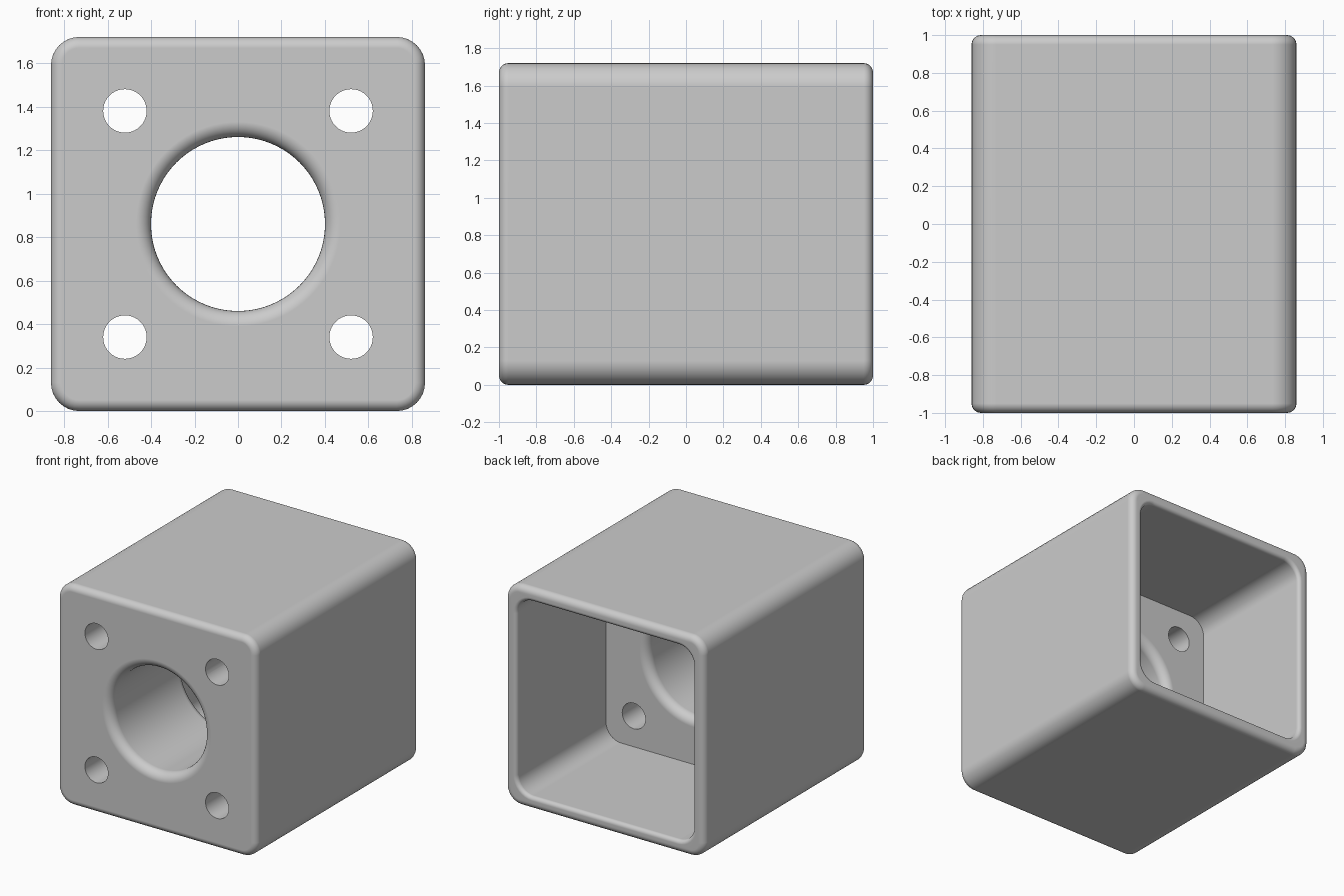
import bpy, bmesh, math
from mathutils import Matrix, Vector

if "Cube" in bpy.data.objects:
    bpy.data.objects.remove(bpy.data.objects["Cube"])

W, H, CZ = 0.86, 2.0, 0.86      # half width, length, centre height
CORNER, EDGE = 0.13, 0.05       # long-edge radius, end fillet
WALL, FLOOR_Y = 0.10, -0.10     # cavity wall and cavity floor position
LIP = 0.03                      # inner rim fillet

grey = bpy.data.materials.new("plain grey")
grey.diffuse_color = (0.6, 0.6, 0.6, 1)
grey.use_nodes = True
grey.node_tree.nodes["Principled BSDF"].inputs["Base Color"].default_value = grey.diffuse_color


def rounded_square(half, radius, y, seg=8):
    pts = []
    for k, (sx, sz) in enumerate([(1, 1), (-1, 1), (-1, -1), (1, -1)]):
        for i in range(seg + 1):
            a = math.pi / 2 * (k + i / seg)
            pts.append((sx * (half - radius) + radius * math.cos(a), y,
                        CZ + sz * (half - radius) + radius * math.sin(a)))
    return pts


def loft(name, rings):
    bm = bmesh.new()
    loops = [[bm.verts.new(p) for p in r] for r in rings]
    for a, b in zip(loops, loops[1:]):
        for i in range(len(a)):
            j = (i + 1) % len(a)
            bm.faces.new((a[i], a[j], b[j], b[i]))
    bm.faces.new(loops[0])
    bm.faces.new(loops[-1])
    bmesh.ops.recalc_face_normals(bm, faces=bm.faces[:])
    me = bpy.data.meshes.new(name)
    bm.to_mesh(me)
    bm.free()
    ob = bpy.data.objects.new(name, me)
    bpy.context.collection.objects.link(ob)
    me.materials.append(grey)
    return ob


def disc(x, z, r, y, n):
    return [(x + r * math.cos(2 * math.pi * i / n), y,
             z + r * math.sin(2 * math.pi * i / n)) for i in range(n)]


# Housing: front fillet, outer walls, rounded rim, cavity walls, cavity floor
N = 7
steps = [math.pi / 2 * i / N for i in range(N + 1)]
rings = []
for a in steps:
    d = EDGE * (1 - math.sin(a))
    rings.append(rounded_square(W - d, CORNER - d, -1 + EDGE * (1 - math.cos(a))))
for a in steps:
    d = EDGE * (1 - math.cos(a))
    rings.append(rounded_square(W - d, CORNER - d, 1 - EDGE * (1 - math.sin(a))))
for a in steps:
    d = LIP * (1 - math.sin(a))
    rings.append(rounded_square(W - WALL + d, CORNER + d, 1 - LIP * (1 - math.cos(a))))
rings.append(rounded_square(W - WALL, CORNER, FLOOR_Y))
housing = loft("housing", rings)

# Cutter for the main bore, flared at both ends by a fillet
F, R = 0.07, 0.40
profile = [(-1.02, R + F)]
profile += [(-1 + F * (1 - math.cos(a)), R + F * (1 - math.sin(a))) for a in steps]
profile += [(FLOOR_Y - F * (1 - math.cos(a)), R + F * (1 - math.sin(a))) for a in reversed(steps)]
profile += [(FLOOR_Y + 0.02, R + F)]
cutters = [loft("bore_cutter", [disc(0, CZ, r, y, 80) for y, r in profile])]

# Cutters for the four bolt holes
for sx in (-1, 1):
    for sz in (-1, 1):
        cutters.append(loft("bolt_hole_cutter",
                            [disc(sx * 0.52, CZ + sz * 0.52, 0.10, y, 40)
                             for y in (-1.1, FLOOR_Y + 0.1)]))

for c in cutters:
    c.hide_render = True
    m = housing.modifiers.new("cut", 'BOOLEAN')
    m.operation, m.solver, m.object = 'DIFFERENCE', 'EXACT', c

# Bake the cuts and remove the cutters
dg = bpy.context.evaluated_depsgraph_get()
baked = bpy.data.meshes.new_from_object(housing.evaluated_get(dg))
housing.modifiers.clear()
housing.data = baked
for c in cutters:
    bpy.data.objects.remove(c)

# Smooth fillets, sharp bolt holes, flat faces kept flat
bpy.context.view_layer.objects.active = housing
housing.select_set(True)
bpy.ops.object.shade_smooth_by_angle(angle=math.radians(30))
wn = housing.modifiers.new("flat_faces", 'WEIGHTED_NORMAL')
wn.keep_sharp = True
